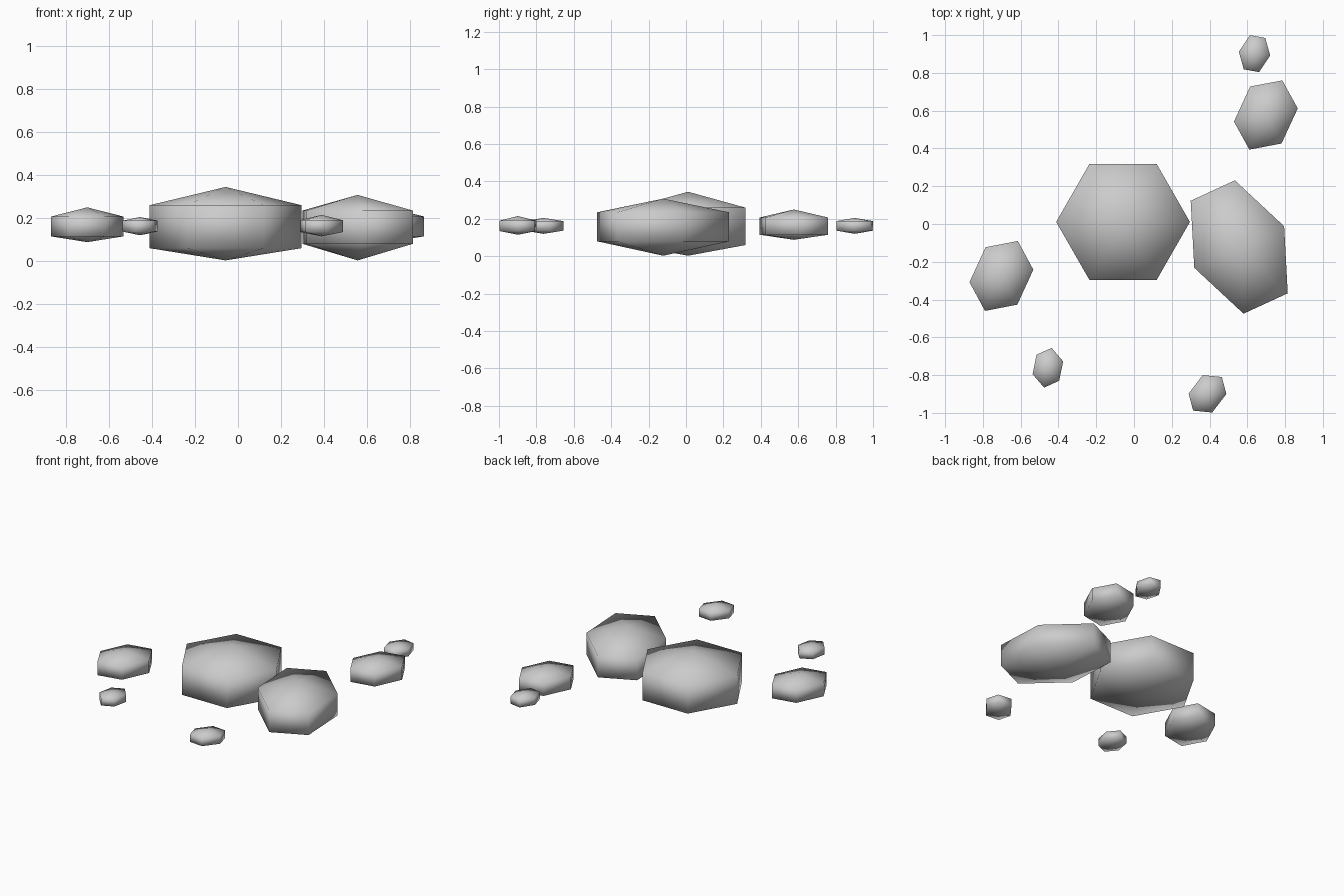
import bpy, bmesh

if "Cube" in bpy.data.objects:
    bpy.data.objects.remove(bpy.data.objects["Cube"])


def stone(name, centre, half, heights):
    """Six-sided stone: point-symmetric hexagon band, pointed above and below.
    half = three neighbouring corners; heights = bottom tip, low ring, high ring, top tip."""
    cx, cy = centre
    ring = [(x - cx, y - cy) for x, y in half]
    ring += [(-x, -y) for x, y in ring]
    ring.reverse()  # listed clockwise, so turn counter-clockwise
    z0, z1, z2, z3 = heights
    bm = bmesh.new()
    low = [bm.verts.new((x, y, z1)) for x, y in ring]
    high = [bm.verts.new((x, y, z2)) for x, y in ring]
    bottom = bm.verts.new((0, 0, z0))
    top = bm.verts.new((0, 0, z3))
    for i in range(6):
        j = (i + 1) % 6
        bm.faces.new((low[i], low[j], high[j], high[i]))
        bm.faces.new((high[i], high[j], top))
        bm.faces.new((low[j], low[i], bottom))
    for f in bm.faces:
        f.smooth = True
    mesh = bpy.data.meshes.new(name)
    bm.to_mesh(mesh)
    bm.free()
    obj = bpy.data.objects.new(name, mesh)
    obj.location = (cx, cy, 0)
    bpy.context.collection.objects.link(obj)


# Two large stones
stone("large_stone", (-0.058, 0.011),
      [(-0.412, 0.011), (-0.236, 0.318), (0.12, 0.318)], (0.003, 0.06, 0.26, 0.345))
stone("long_stone", (0.557, -0.122),
      [(0.30, 0.123), (0.534, 0.231), (0.795, -0.012)], (0.003, 0.08, 0.235, 0.308))

# Two medium stones
medium = (0.088, 0.115, 0.207, 0.25)
stone("medium_stone_back", (0.698, 0.577),
      [(0.529, 0.542), (0.615, 0.728), (0.785, 0.76)], medium)
stone("medium_stone_left", (-0.702, -0.275),
      [(-0.871, -0.308), (-0.786, -0.123), (-0.615, -0.09)], medium)

# Three pebbles
stone("pebble_back", (0.638, 0.902),
      [(0.555, 0.912), (0.614, 1.0), (0.695, 0.985)], (0.12, 0.137, 0.188, 0.205))
stone("pebble_left", (-0.456, -0.761),
      [(-0.537, -0.795), (-0.516, -0.692), (-0.436, -0.656)], (0.12, 0.137, 0.188, 0.205))
stone("pebble_front", (0.389, -0.899),
      [(0.289, -0.898), (0.364, -0.80), (0.465, -0.81)], (0.115, 0.135, 0.19, 0.215))
